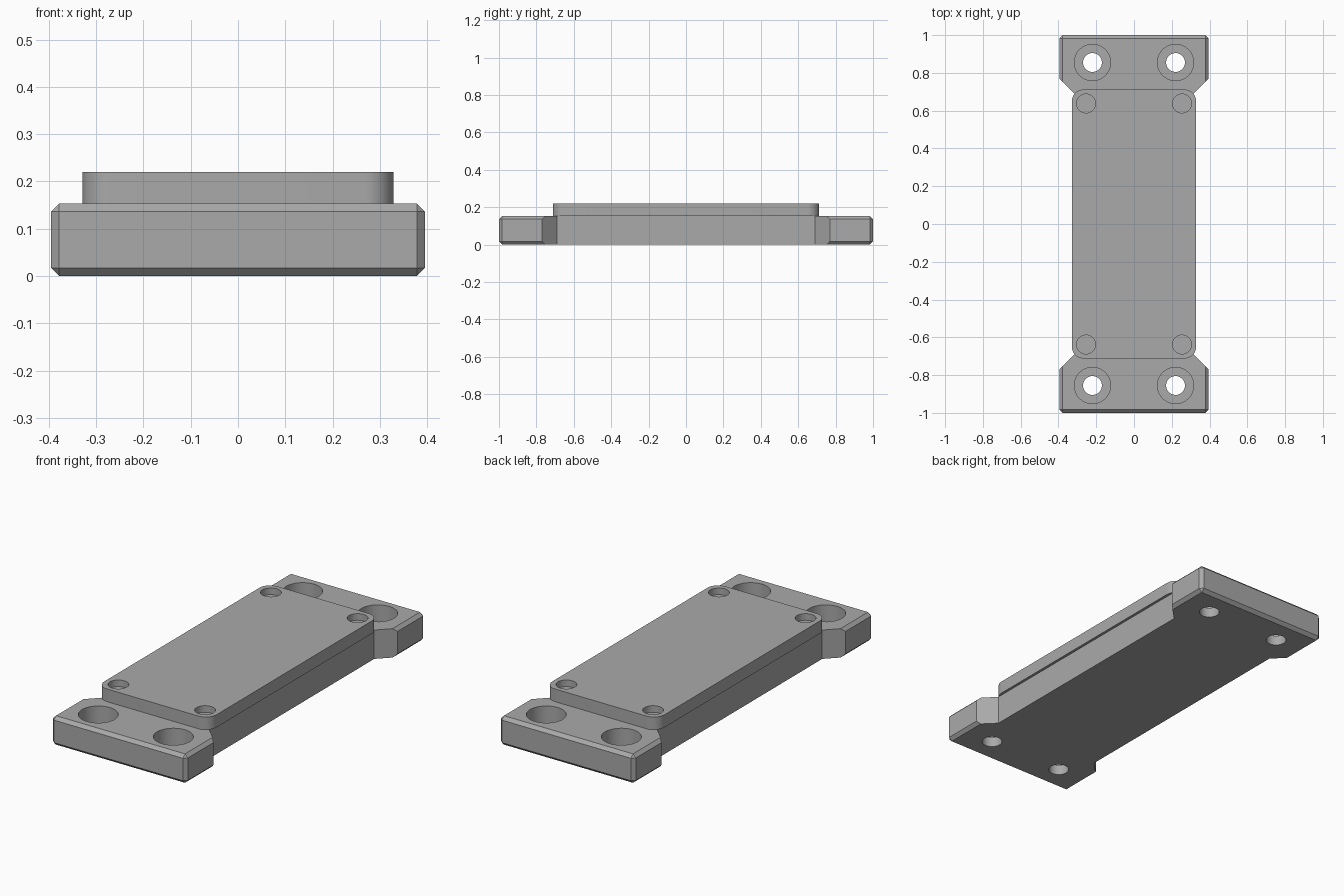
import bpy
from math import radians

cube = bpy.data.objects.get("Cube")
if cube:
    bpy.data.objects.remove(cube, do_unlink=True)

grey = bpy.data.materials.new("machined grey")
grey.use_nodes = True
colour = (0.4, 0.4, 0.4, 1)
grey.diffuse_color = colour
grey.node_tree.nodes["Principled BSDF"].inputs["Base Color"].default_value = colour


def prism(name, outline, z0, z1):
    """Extrude a counter-clockwise outline from z0 to z1."""
    n = len(outline)
    verts = [(x, y, z) for z in (z0, z1) for x, y in outline]
    faces = [tuple(reversed(range(n))), tuple(range(n, 2 * n))]
    faces += [(i, (i + 1) % n, (i + 1) % n + n, i + n) for i in range(n)]
    mesh = bpy.data.meshes.new(name)
    mesh.from_pydata(verts, [], faces)
    mesh.materials.append(grey)
    obj = bpy.data.objects.new(name, mesh)
    bpy.context.collection.objects.link(obj)
    return obj


def rectangle(hx, hy):
    return [(-hx, -hy), (hx, -hy), (hx, hy), (-hx, hy)]


def apply_modifier(obj, kind, **settings):
    mod = obj.modifiers.new(kind.title(), kind)
    for key, value in settings.items():
        setattr(mod, key, value)
    bpy.ops.object.select_all(action="DESELECT")
    bpy.context.view_layer.objects.active = obj
    obj.select_set(True)
    bpy.ops.object.modifier_apply(modifier=mod.name)


def cut(obj, cutter):
    cutter.hide_render = True
    apply_modifier(obj, "BOOLEAN", operation="DIFFERENCE", solver="EXACT", object=cutter)
    bpy.data.objects.remove(cutter, do_unlink=True)


def drill(obj, x, y, radius, z0, z1):
    bpy.ops.mesh.primitive_cylinder_add(vertices=48, radius=radius, depth=z1 - z0,
                                        location=(x, y, (z0 + z1) / 2))
    drill_bit = bpy.context.object
    drill_bit.data.materials.append(grey)
    cut(obj, drill_bit)


BASE_TOP, LID_TOP = 0.153, 0.22
corners = [(sx, sy) for sx in (-1, 1) for sy in (-1, 1)]

# Base plate: chamfered block with a narrowed waist
base = prism("base_plate", rectangle(0.395, 1.0), 0, BASE_TOP)
apply_modifier(base, "BEVEL", width=0.017, segments=1)
for side in (-1, 1):
    notch = [(0.315, -0.69), (0.415, -0.79), (0.415, 0.79), (0.315, 0.69)]
    cut(base, prism("waist_cutter", [(side * x, side * y) for x, y in notch], -0.1, 0.3))

# Counterbored mounting holes in the end flanges
for sx, sy in corners:
    drill(base, sx * 0.22, sy * 0.855, 0.05, -0.1, 0.3)
    drill(base, sx * 0.22, sy * 0.855, 0.096, 0.053, 0.3)

# Raised lid: rounded vertical corners and blind screw holes
lid = prism("raised_lid", rectangle(0.329, 0.712), BASE_TOP, LID_TOP)
weights = lid.data.attributes.new("bevel_weight_edge", "FLOAT", "EDGE")
for edge in lid.data.edges:
    a, b = (lid.data.vertices[i].co for i in edge.vertices)
    weights.data[edge.index].value = float(abs(a.z - b.z) > 0.01)
apply_modifier(lid, "BEVEL", width=0.062, segments=10, limit_method="WEIGHT")
for sx, sy in corners:
    drill(lid, sx * 0.254, sy * 0.638, 0.05, 0.185, 0.3)

for obj in (base, lid):
    bpy.ops.object.select_all(action="DESELECT")
    bpy.context.view_layer.objects.active = obj
    obj.select_set(True)
    bpy.ops.object.shade_smooth_by_angle(angle=radians(25))
